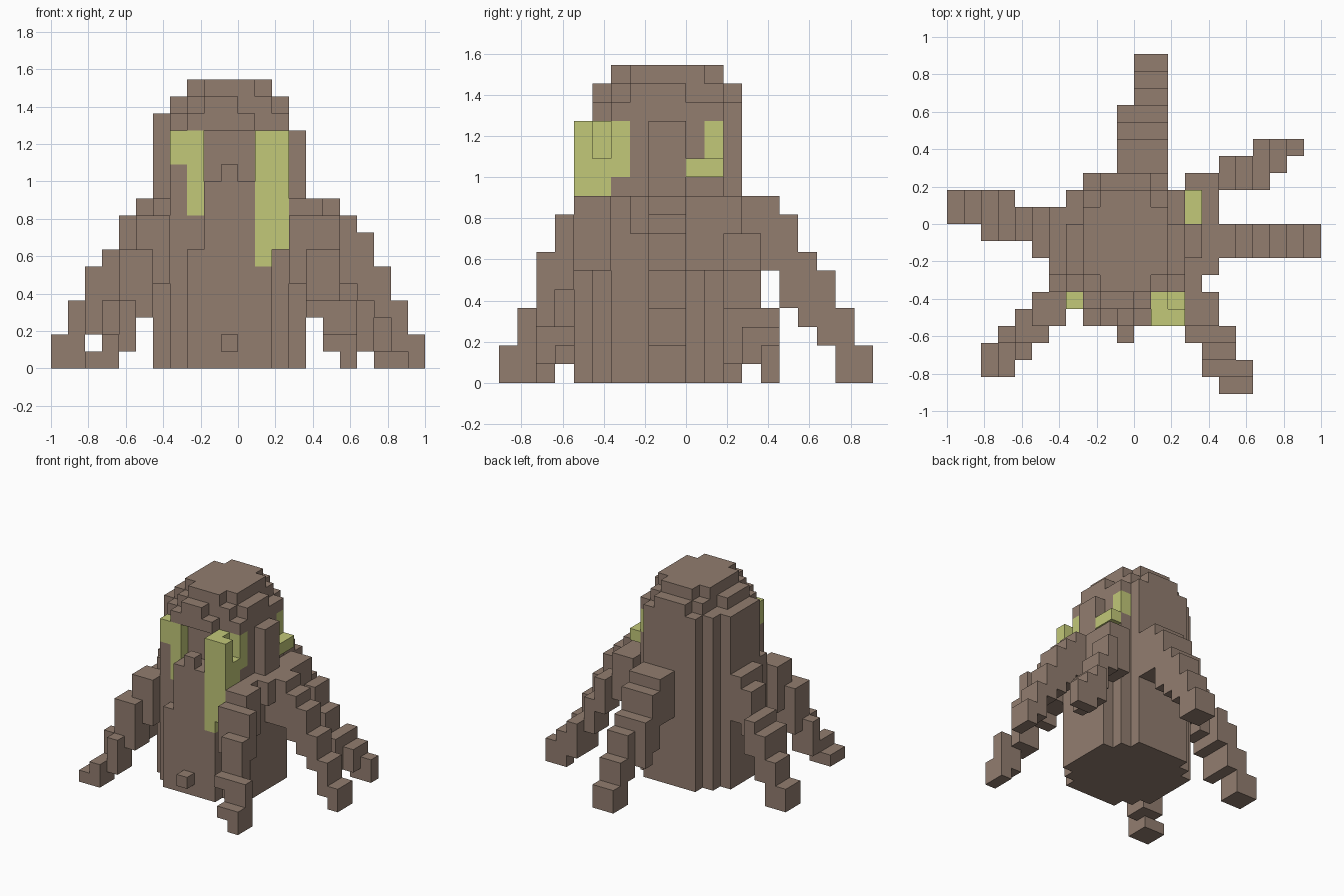
import bpy
import bmesh
from mathutils import Vector

cube = bpy.data.objects.get("Cube")
if cube:
    bpy.data.objects.remove(cube, do_unlink=True)

UNIT = 1 / 11  # size of one block


def make_material(name, colour):
    material = bpy.data.materials.new(name)
    material.use_nodes = True
    material.diffuse_color = colour
    material.node_tree.nodes["Principled BSDF"].inputs["Base Color"].default_value = colour
    return material


bark = make_material("bark brown", (0.287, 0.205, 0.159, 1))
moss = make_material("moss green", (0.54, 0.58, 0.19, 1))

blocks = {}     # block cell -> part name
materials = {}  # part name -> material


def fill(part, material, *boxes):
    """Fill boxes given as x, y and z ranges with blocks of one part."""
    materials[part] = material
    for x0, x1, y0, y1, z0, z1 in boxes:
        for x in range(x0, x1):
            for y in range(y0, y1):
                for z in range(z0, z1):
                    blocks[x, y, z] = part


def rounded(part, material, x0, x1, y0, y1, z0, z1, cut):
    """Fill an upright block column whose corners are stepped."""
    fill(part, material, *[(x0 + i, x1 - i, y0 + cut - i, y1 - cut + i, z0, z1)
                           for i in range(cut + 1)])


# Roots, running from the foot up to the trunk
fill("left_root", bark,
     (10, 11, -2, 0, 0, 2), (9, 10, -2, 0, 1, 4), (8, 9, -2, 0, 3, 6),
     (7, 8, -2, 0, 4, 8), (6, 7, -2, 0, 5, 9), (4, 6, -2, 0, 6, 10),
     (4, 5, -3, -2, 8, 10))
fill("back_left_root", bark,
     (8, 10, 4, 5, 0, 2), (8, 9, 3, 5, 1, 3), (7, 8, 2, 5, 1, 4),
     (6, 7, 2, 4, 3, 6), (5, 6, 2, 4, 5, 8), (3, 5, 0, 3, 6, 10))
fill("back_root", bark,
     (0, 2, 9, 10, 0, 2), (0, 2, 8, 9, 0, 4), (0, 2, 7, 8, 2, 6),
     (-1, 2, 6, 7, 3, 7), (-1, 2, 5, 6, 4, 9), (-1, 2, 3, 5, 6, 10))
fill("right_root", bark,
     (-11, -10, 0, 2, 0, 2), (-10, -9, 0, 2, 0, 4), (-9, -8, -1, 2, 2, 6),
     (-8, -7, -1, 2, 4, 7), (-7, -6, -1, 1, 5, 9), (-6, -5, -2, 1, 6, 10))
fill("front_right_root", bark,
     (-9, -7, -9, -7, 0, 1), (-8, -7, -9, -6, 1, 2), (-8, -7, -7, -6, 2, 4),
     (-7, -6, -8, -6, 1, 4), (-7, -5, -7, -5, 3, 7), (-6, -4, -6, -4, 5, 9))
fill("front_left_root", bark,
     (6, 7, -10, -8, 0, 2), (5, 6, -10, -8, 1, 2), (5, 7, -9, -8, 2, 4),
     (4, 5, -9, -8, 3, 4), (4, 6, -8, -7, 3, 7), (3, 6, -7, -6, 5, 9),
     (3, 5, -6, -4, 6, 10))

# Trunk with stepped corners, set back at the face
rounded("trunk", bark, -5, 4, -6, 3, 0, 7, 2)
fill("trunk", bark,
     (-4, 3, -5, -4, 7, 11), (-5, 4, -4, 1, 7, 10),
     (-5, 3, -3, 1, 10, 14), (-4, 3, -4, 2, 7, 14), (-3, 2, -4, 3, 7, 14),
     (-4, -3, -5, -4, 11, 12), (-2, 2, -6, -5, 7, 10),
     (3, 4, -2, 0, 10, 14))

# Stepped dome
fill("dome", bark,
     (-5, 3, -3, 1, 14, 15), (-4, 3, -4, 2, 14, 15), (-3, 2, -4, 3, 14, 15),
     (-4, 3, -3, 0, 15, 16), (-3, 2, -4, 2, 15, 16), (-2, 1, -4, 3, 15, 16),
     (-3, 2, -3, 1, 16, 17), (-2, 1, -4, 2, 16, 17))

# Face: brow, nose and a small knot low on the trunk
fill("brow", bark, (-3, 1, -5, -4, 14, 15), (-2, 0, -5, -4, 15, 16))
fill("nose", bark, (-2, 1, -6, -5, 10, 11), (-1, 0, -6, -5, 11, 12))
fill("knot", bark, (-1, 0, -7, -6, 1, 2))

# Moss patches hanging down from the eyes and on the side
fill("right_eye_moss", moss, (-4, -2, -5, -4, 12, 14), (-3, -2, -5, -4, 9, 12))
fill("left_eye_moss", moss,
     (1, 3, -6, -5, 7, 14), (1, 2, -6, -5, 6, 7), (1, 3, -5, -4, 10, 12),
     (1, 2, -5, -4, 12, 14), (2, 3, -4, -3, 11, 14))
fill("side_moss", moss, (2, 3, 1, 2, 12, 14), (3, 4, 0, 2, 11, 12))


def build(part):
    """Make one object from the exposed block faces of a part."""
    bm = bmesh.new()
    for cell, owner in blocks.items():
        if owner != part:
            continue
        centre = Vector(cell) + Vector((0.5, 0.5, 0.5))
        for axis in range(3):
            for sign in (-1, 1):
                normal = Vector((0, 0, 0))
                normal[axis] = sign
                if tuple(int(c + n) for c, n in zip(cell, normal)) in blocks:
                    continue
                side = Vector((0, 0, 0))
                side[(axis + 1) % 3] = 1
                up = normal.cross(side)
                corners = (-side - up, side - up, side + up, up - side)
                bm.faces.new([bm.verts.new((centre + (normal + c) / 2) * UNIT)
                              for c in corners])
    bmesh.ops.remove_doubles(bm, verts=bm.verts, dist=UNIT / 10)
    mesh = bpy.data.meshes.new(part)
    bm.to_mesh(mesh)
    bm.free()
    mesh.materials.append(materials[part])
    bpy.context.collection.objects.link(bpy.data.objects.new(part, mesh))


for name in materials:
    build(name)
